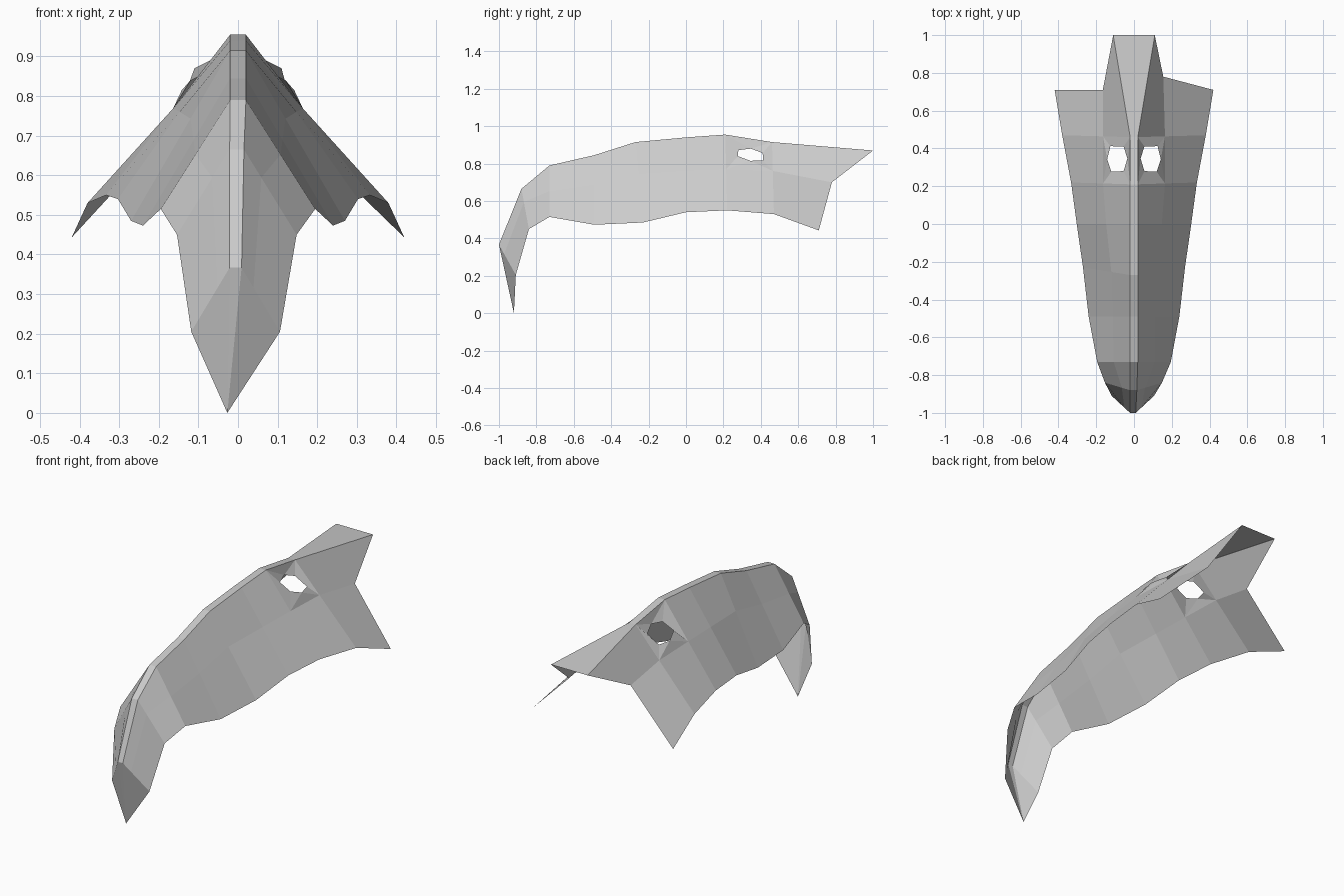
import bpy, bmesh
from mathutils import Vector

if "Cube" in bpy.data.objects:
    bpy.data.objects.remove(bpy.data.objects["Cube"])

# Cross-sections from beak to back: ridge edge, lower edge (right half)
SECTIONS = [
    ((.015, -1.0, .367), (.112, -.91, .205)),
    ((.018, -.88, .665), (.151, -.84, .45)),
    ((.02, -.73, .79), (.195, -.73, .515)),
    ((.02, -.49, .845), (.24, -.49, .473)),
    ((.02, -.27, .915), (.27, -.23, .485)),
    ((.02, 0, .94), (.303, 0, .54)),
    ((.02, .21, .955), (.333, .22, .55)),
    ((.02, .46, .915), (.38, .47, .53)),
    ((.11, 1.0, .87), (.42, .71, .443)),
]
# How far down each side the middle fold sits
FOLD = [.31, .33, .5, .42, .4, .45, .46, .4]
# The back notch differs slightly between the two sides
NOTCH = {1: (.155, .78, .70), -1: (.165, .71, .72)}
# Eye opening, starting next to the ridge
EYE = [(.035, .347, .88), (.055, .41, .856), (.125, .412, .816),
       (.142, .343, .815), (.12, .277, .84), (.055, .28, .872)]
EYE_GAP = 6      # section strip that holds the eye

bm = bmesh.new()


def vert(p, side, shift=0):
    return bm.verts.new((p[0] * side + shift, p[1], p[2]))


def build_side(side):
    rows = []
    for i, (top, low) in enumerate(SECTIONS):
        shift = (-.006, -.003)[i] if i < 2 else 0
        mid = NOTCH[side] if i == 8 else Vector(top).lerp(Vector(low), FOLD[i])
        rows.append([vert(p, side, shift) for p in (top, mid, low)])
    for i in range(len(rows) - 1):
        r, s = rows[i], rows[i + 1]
        bm.faces.new((r[1], r[2], s[2], s[1]))
        if i != EYE_GAP:
            bm.faces.new((r[0], r[1], s[1], s[0]))
            continue
        # Facets around the eye opening
        h = [vert(p, side) for p in EYE]
        a, b, c, d = r[0], s[0], s[1], r[1]
        for f in ((a, h[0], h[5]), (a, b, h[0]), (b, h[1], h[0]),
                  (b, c, h[2], h[1]), (c, h[3], h[2]), (c, d, h[3]),
                  (d, h[4], h[3]), (d, a, h[5], h[4])):
            bm.faces.new(f)
    return rows


right, left = build_side(1), build_side(-1)

# Flat ridge strip along the top
for i in range(len(right) - 1):
    bm.faces.new((right[i][0], right[i + 1][0], left[i + 1][0], left[i][0]))

# Pointed beak tip
tip = bm.verts.new((-.027, -.92, 0))
r, l = right[0], left[0]
bm.faces.new((l[0], r[0], tip))
for s in (r, l):
    bm.faces.new((s[0], s[1], tip))
    bm.faces.new((s[1], s[2], tip))

bmesh.ops.recalc_face_normals(bm, faces=bm.faces)
if sum(f.normal.z * f.calc_area() for f in bm.faces) < 0:
    bmesh.ops.reverse_faces(bm, faces=bm.faces)

mesh = bpy.data.meshes.new("beaked_mask")
bm.to_mesh(mesh)
bm.free()
mask = bpy.data.objects.new("beaked_mask", mesh)
bpy.context.collection.objects.link(mask)
